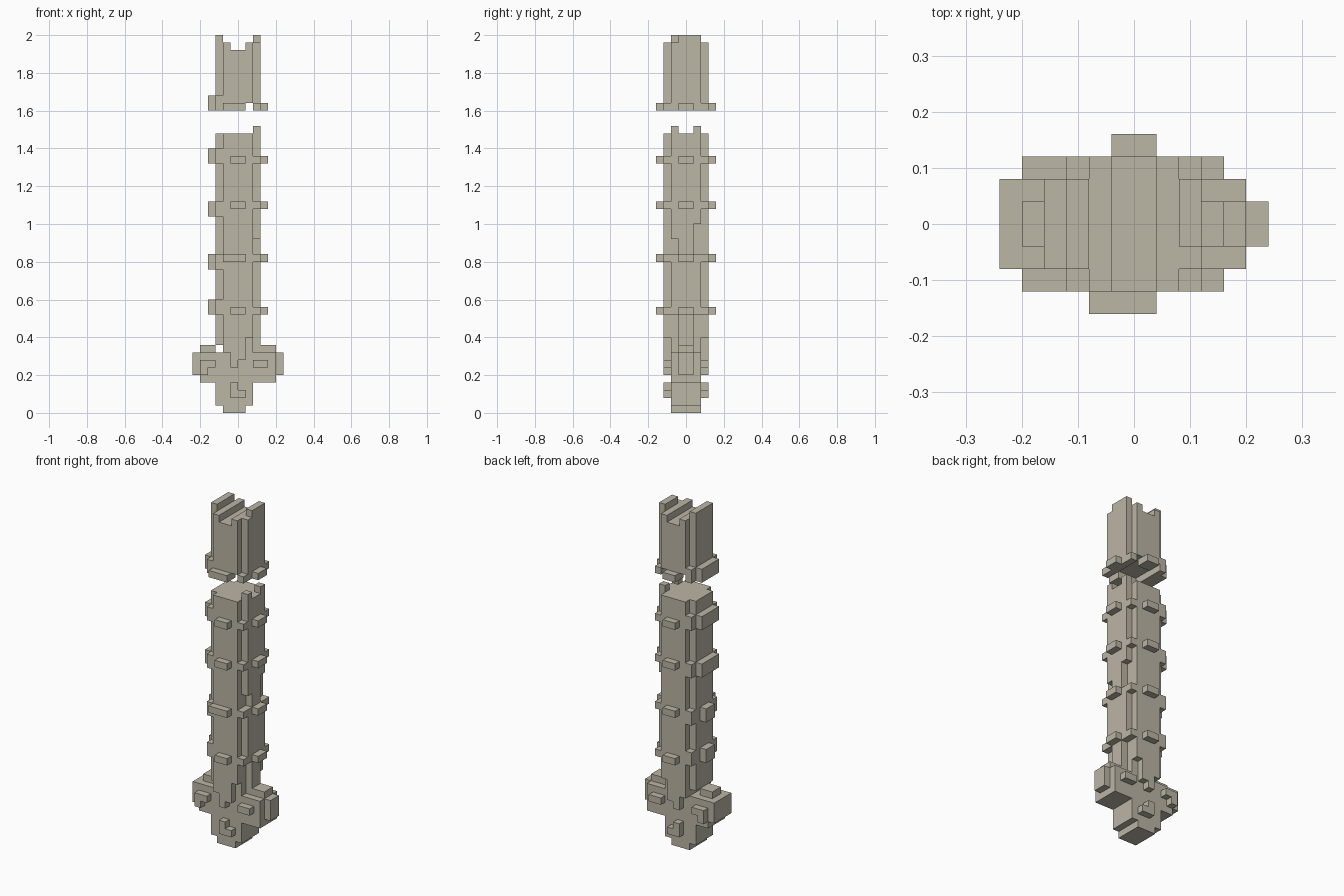
import bpy
import bmesh
from mathutils import Vector

UNIT = 0.04  # size of one block

default = bpy.data.objects.get("Cube")
if default:
    bpy.data.objects.remove(default, do_unlink=True)

stone = bpy.data.materials.new("warm grey stone")
stone.use_nodes = True
COLOUR = (0.50, 0.465, 0.375, 1)
stone.diffuse_color = COLOUR
stone.node_tree.nodes["Principled BSDF"].inputs["Base Color"].default_value = COLOUR


def box(x, y, z):
    """All block cells inside three (start, end) ranges."""
    return {(i, j, k) for i in range(*x) for j in range(*y) for k in range(*z)}


def build(name, cells):
    """Turn block cells into one clean outer shell."""
    bm = bmesh.new()
    corners = {}

    def corner(position):
        key = tuple(position)
        if key not in corners:
            corners[key] = bm.verts.new(Vector(key) * UNIT)
        return corners[key]

    for cell in sorted(cells):
        for axis in range(3):
            for side in (0, 1):
                neighbour = list(cell)
                neighbour[axis] += 2 * side - 1
                if tuple(neighbour) in cells:
                    continue
                u, v = (axis + 1) % 3, (axis + 2) % 3
                ring = []
                for a, b in ((0, 0), (1, 0), (1, 1), (0, 1)):
                    p = list(cell)
                    p[axis] += side
                    p[u] += a
                    p[v] += b
                    ring.append(corner(p))
                bm.faces.new(ring if side else ring[::-1])
    bmesh.ops.dissolve_limit(bm, angle_limit=0.02, verts=bm.verts[:], edges=bm.edges[:])
    mesh = bpy.data.meshes.new(name)
    bm.to_mesh(mesh)
    bm.free()
    mesh.materials.append(stone)
    obj = bpy.data.objects.new(name, mesh)
    bpy.context.collection.objects.link(obj)


def column(bottom, top):
    """Cross-shaped shaft section."""
    z = (bottom, top)
    return box((-2, 2), (-3, 3), z) | box((-3, 3), (-2, 2), z)


def band(z, left, width, front):
    """Ring of studs: corner blocks and one stud per side."""
    level = (z, z + 1)
    cells = set()
    for y in ((-3, -2), (2, 3)):
        cells |= box((2, 3), y, level) | box((-3, -2), y, left)
    cells |= box((3, 4), (-1, 1), level)           # right stud
    cells |= box((-4, -3), (-width, width), left)  # left stud
    cells |= box((-front, 1), (-4, -3), level)     # front stud
    cells |= box((-1, 1), (3, 4), level)           # back stud
    return cells


# Broken-off upper section with a stepped groove along its top
upper = column(41, 48)
for x in ((-3, -1), (1, 3)):
    wing = 2 if x[0] > 0 else -3
    inner = 1 if x[0] > 0 else -2
    upper |= box((inner, inner + 1), (-3, 3), (48, 49))
    upper |= box((wing, wing + 1), (-2, 2), (48, 49))
upper |= box((-3, -2), (-2, 2), (49, 50))
upper |= box((2, 3), (-1, 2), (49, 50))
upper |= band(40, (40, 42), 2, 2)
upper |= box((-2, 1), (-3, -2), (40, 41))
upper |= box((-1, 1), (2, 3), (40, 41))
for x in ((-3, -2), (2, 3)):
    upper |= box(x, (-2, 2), (40, 41))
build("upper_shaft", upper)

# Main shaft with ragged lower ends on its front and back slabs
shaft = column(9, 37)
for y in ((-3, -2), (2, 3)):
    shaft -= box((1, 2), y, (9, 10))
    for x, bottom in ((-2, 8), (-1, 6), (0, 7)):
        shaft |= box((x, x + 1), y, (bottom, 9))
# Chipped right-hand rib
for y in ((-2, -1), (1, 2)):
    shaft -= box((2, 3), y, (9, 13))
    shaft -= box((2, 3), y, (21, 23))
    shaft |= box((2, 3), y, (37, 38))
shaft -= box((2, 3), (1, 2), (23, 25))
for z, left, width, front in (
    (13, (13, 15), 1, 1),
    (20, (19, 21), 1, 2),
    (27, (26, 28), 2, 1),
    (33, (33, 35), 2, 1),
):
    shaft |= band(z, left, width, front)
build("main_shaft", shaft)

# Cross guard
guard = box((-5, 5), (-2, 2), (4, 5)) | box((-6, 5), (-2, 2), (5, 8))
guard |= box((5, 6), (-1, 1), (5, 8))
guard |= box((-2, 2), (-2, 2), (8, 9))
guard |= box((-5, -3), (-1, 1), (8, 9)) | box((2, 5), (-1, 1), (8, 9))
for y in ((-3, -2), (2, 3)):
    guard |= box((-5, -3), y, (6, 7)) | box((-5, -4), y, (5, 6))
    guard |= box((2, 4), y, (6, 7))
build("cross_guard", guard)

# Pommel with small hooked studs front and back
pommel = box((-3, 2), (-2, 2), (1, 4)) | box((-2, 1), (-2, 2), (0, 1))
for y in ((-3, -2), (2, 3)):
    pommel |= box((-1, 1), y, (2, 3)) | box((-1, 0), y, (3, 4))
build("pommel", pommel)
